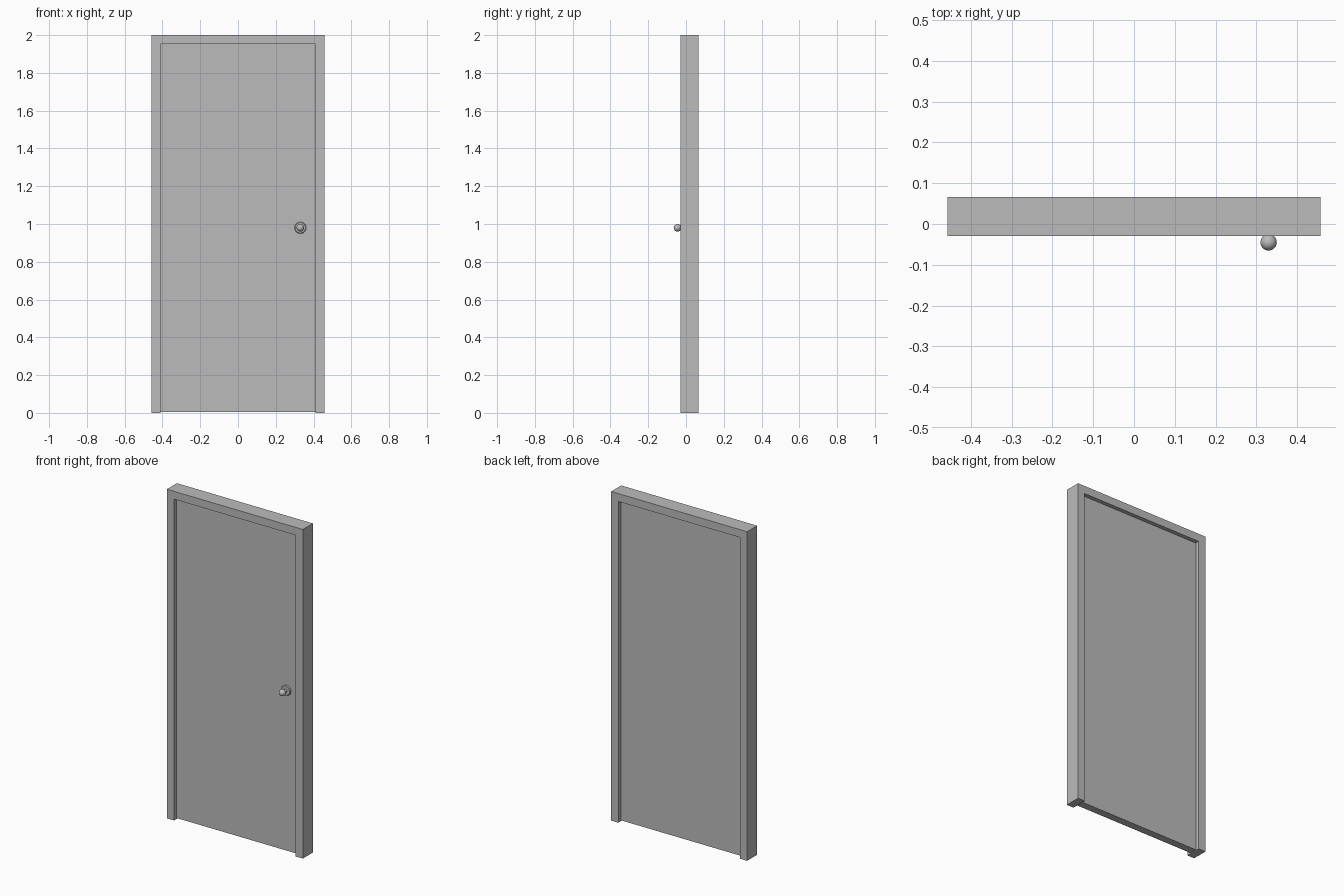
import bpy, bmesh, math
from mathutils import Matrix

old = bpy.data.objects.get("Cube")
if old:
    bpy.data.objects.remove(old, do_unlink=True)

grey = bpy.data.materials.new("plain grey")
grey.use_nodes = True
colour = (0.5, 0.5, 0.5, 1)
grey.diffuse_color = colour
grey.node_tree.nodes["Principled BSDF"].inputs["Base Color"].default_value = colour

HALF_W, HEIGHT, JAMB = 0.457, 2.0, 0.048
FRONT, BACK, RECESS = -0.03, 0.066, 0.025
FACE = FRONT + RECESS


def finish(name, bm):
    bmesh.ops.recalc_face_normals(bm, faces=bm.faces[:])
    mesh = bpy.data.meshes.new(name)
    bm.to_mesh(mesh)
    bm.free()
    mesh.materials.append(grey)
    obj = bpy.data.objects.new(name, mesh)
    bpy.context.collection.objects.link(obj)
    return obj


def extrude_outline(name, outline, y0, y1):
    """Extrude an x-z outline from y0 back to y1."""
    bm = bmesh.new()
    face = bm.faces.new([bm.verts.new((x, y0, z)) for x, z in outline])
    new = bmesh.ops.extrude_face_region(bm, geom=[face])["geom"]
    bmesh.ops.translate(bm, vec=(0, y1 - y0, 0),
                        verts=[v for v in new if isinstance(v, bmesh.types.BMVert)])
    return finish(name, bm)


# Frame: two jambs and a header as one arch
inner, head = HALF_W - JAMB, HEIGHT - JAMB
extrude_outline("door_frame", [
    (-HALF_W, 0), (-HALF_W, HEIGHT), (HALF_W, HEIGHT), (HALF_W, 0),
    (inner, 0), (inner, head), (-inner, head), (-inner, 0)], FRONT, BACK)

# Door leaf, recessed on both sides and just clear of the floor
extrude_outline("door_panel", [
    (-inner, 0.005), (-inner, head), (inner, head), (inner, 0.005)],
    FACE, BACK - RECESS)

# Knob: rose, stem and ball turned as one profile of (radius, distance from door)
profile = [(0, 0), (0.031, 0), (0.031, 0.005), (0.027, 0.009), (0.01, 0.009)]
BALL, REACH, STEPS = 0.02, 0.04, 12
start = math.asin(0.5)
for i in range(STEPS + 1):
    a = start + (math.pi - start) * i / STEPS
    profile.append((BALL * math.sin(a), REACH - BALL * math.cos(a)))
bm = bmesh.new()
ring = [bm.verts.new((r, -d, 0)) for r, d in profile]
edges = [bm.edges.new(pair) for pair in zip(ring, ring[1:])]
bmesh.ops.spin(bm, geom=ring + edges, cent=(0, 0, 0), axis=(0, 1, 0),
               angle=math.tau, steps=32, use_merge=True)
bmesh.ops.remove_doubles(bm, verts=bm.verts[:], dist=0.00005)
bmesh.ops.transform(bm, matrix=Matrix.Translation((0.33, FACE, 0.98)), verts=bm.verts[:])
knob = finish("door_knob", bm)
bpy.ops.object.select_all(action="DESELECT")
knob.select_set(True)
bpy.context.view_layer.objects.active = knob
bpy.ops.object.shade_smooth_by_angle(angle=math.radians(35))
